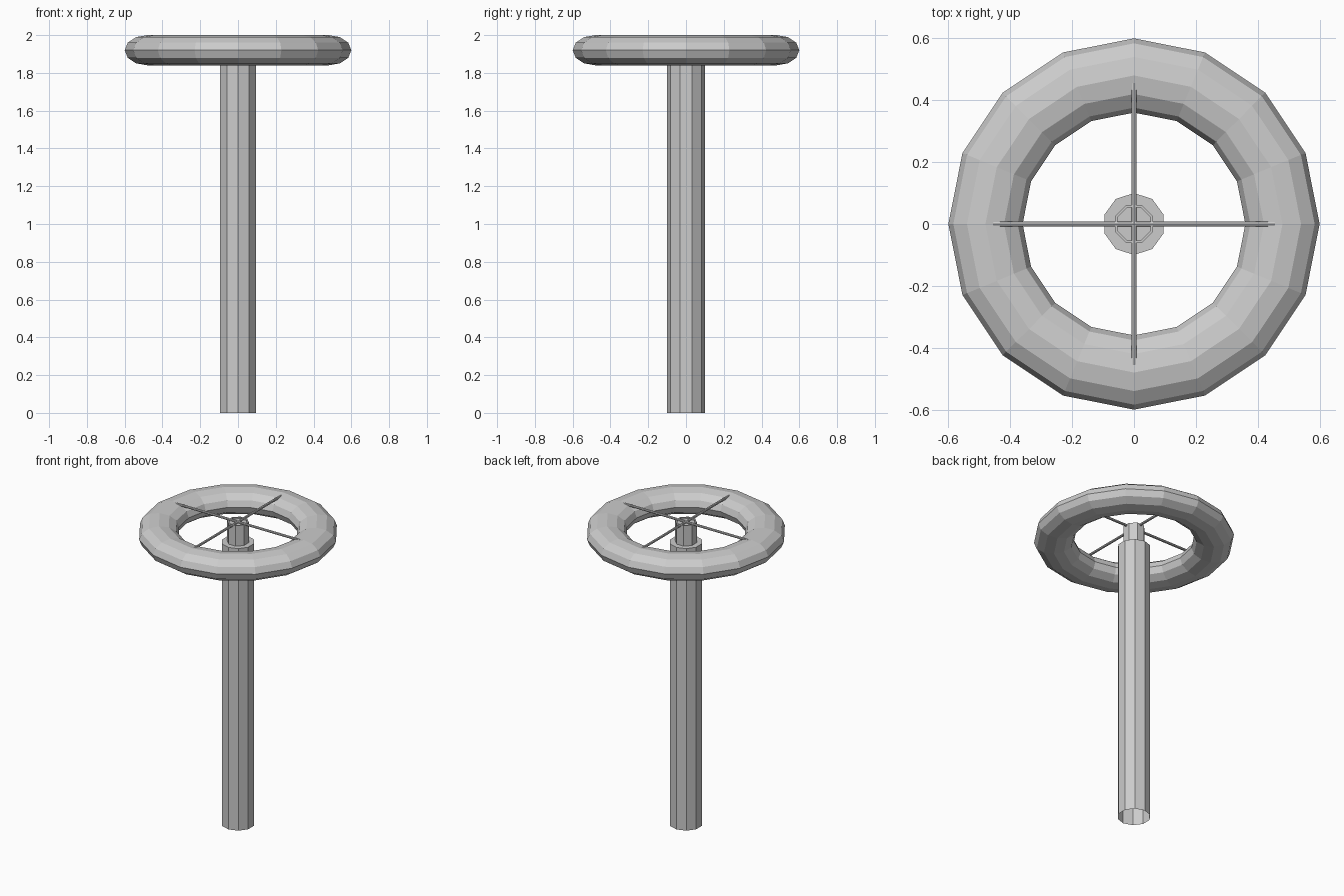
import bpy, bmesh
from math import sin, cos, pi

if "Cube" in bpy.data.objects:
    bpy.data.objects.remove(bpy.data.objects["Cube"])


def lathe(name, profile, sides, start=0.0, closed=False, cap_top=False):
    """Spin an (r, z) profile around z with flat faces."""
    bm = bmesh.new()
    rings = []
    for r, z in profile:
        rings.append([bm.verts.new((r * cos(start + 2 * pi * i / sides),
                                    r * sin(start + 2 * pi * i / sides), z))
                      for i in range(sides)])
    pairs = list(zip(rings, rings[1:]))
    if closed:
        pairs.append((rings[-1], rings[0]))
    for a, b in pairs:
        for i in range(sides):
            j = (i + 1) % sides
            bm.faces.new((a[i], a[j], b[j], b[i]))
    if cap_top:
        bm.faces.new(rings[-1])
    bmesh.ops.recalc_face_normals(bm, faces=bm.faces)
    mesh = bpy.data.meshes.new(name)
    bm.to_mesh(mesh)
    bm.free()
    obj = bpy.data.objects.new(name, mesh)
    bpy.context.collection.objects.link(obj)
    return obj


# Ten-sided post, open at the foot
lathe("post", [(0.1, 0), (0.1, 1.86)], 10, start=pi / 2, cap_top=True)

# Eight-sided hub with a thin raised rim
lathe("hub", [(0.066, 1.86), (0.066, 1.995), (0.057, 1.995), (0.057, 1.986)],
      8, start=pi / 8, cap_top=True)

# Wheel rim: flattened ring, 16 segments by 12
section = [(0.48 + 0.12 * cos(2 * pi * k / 12), 1.92 + 0.08 * sin(2 * pi * k / 12))
           for k in range(12)]
lathe("wheel_rim", section, 16, closed=True)

# Two crossed thin rods reaching into the rim
for n, rot in enumerate(((0, pi / 2, 0), (pi / 2, 0, 0))):
    bpy.ops.mesh.primitive_cylinder_add(vertices=8, radius=0.008, depth=0.91,
                                        location=(0, 0, 1.99), rotation=rot)
    bpy.context.object.name = f"spoke_rod_{n + 1}"
